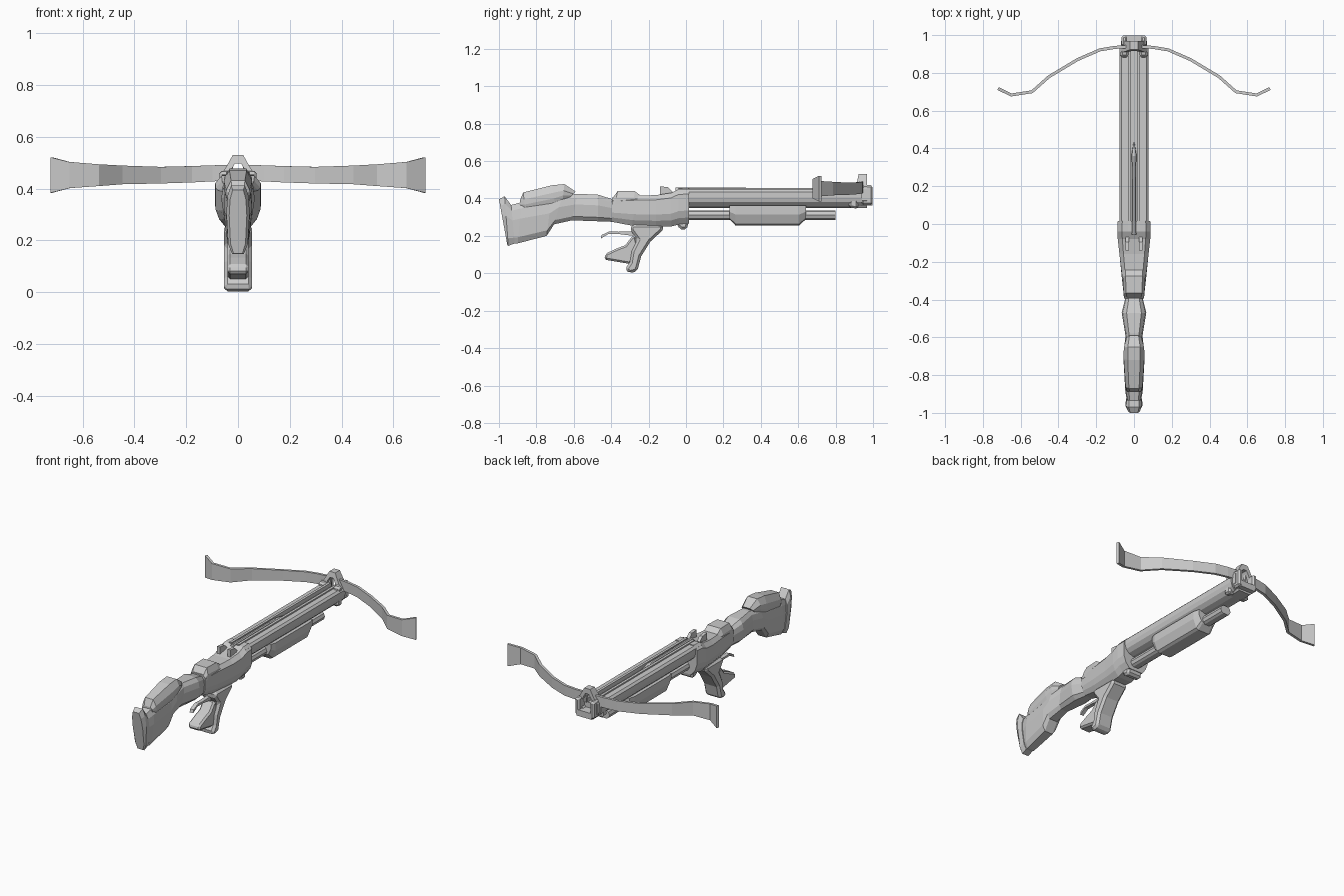
import bpy, bmesh, math
from mathutils import Vector


def finish(name, bm, bevel=0, mirror=False):
    bmesh.ops.recalc_face_normals(bm, faces=bm.faces)
    me = bpy.data.meshes.new(name)
    bm.to_mesh(me)
    bm.free()
    ob = bpy.data.objects.new(name, me)
    bpy.context.collection.objects.link(ob)
    if bevel:
        b = ob.modifiers.new("bevel", 'BEVEL')
        b.width, b.segments, b.limit_method = bevel, 1, 'ANGLE'
        b.angle_limit = math.radians(50)
    if mirror:
        ob.modifiers.new("mirror", 'MIRROR').use_mirror_merge = False
    return ob


def skin(bm, rings):
    """Bridge closed rings of points and cap both ends."""
    vs = [[bm.verts.new(p) for p in r] for r in rings]
    n = len(vs[0])
    for a, b in zip(vs, vs[1:]):
        for i in range(n):
            bm.faces.new((a[i], a[(i + 1) % n], b[(i + 1) % n], b[i]))
    bm.faces.new(vs[0])
    bm.faces.new(vs[-1])


STOCK = [(.5, 0), (.85, .15), (1, .6), (.9, .85), (.6, 1)]
BODY = [(.55, 0), (.85, .18), (1, .38), (1, .85), (.72, 1)]
ROUND = [(.45, 0), (.8, .15), (1, .5), (.8, .85), (.45, 1)]


def loft(name, shape, sections):
    """Sections are (y bottom, z bottom, y top, z top, half width)."""
    rings = []
    for yb, zb, yt, zt, w in sections:
        half = [(fx * w, yb + (yt - yb) * f, zb + (zt - zb) * f) for fx, f in shape]
        rings.append(half + [(-x, y, z) for x, y, z in reversed(half)])
    bm = bmesh.new()
    skin(bm, rings)
    return finish(name, bm)


def slab(name, pts, x0, x1, bevel=0, mirror=False):
    """Side profile (y, z) extruded across x."""
    bm = bmesh.new()
    skin(bm, [[(x, y, z) for y, z in pts] for x in (x0, x1)])
    return finish(name, bm, bevel, mirror)


# shoulder stock
loft("butt_plate", STOCK, [(-.955, .15, -1.0, .395, .034), (-.95, .147, -.97, .412, .045),
                           (-.915, .16, -.935, .365, .043)])
loft("stock", STOCK, [(-.915, .16, -.935, .365, .038), (-.9, .16, -.88, .38, .046),
                      (-.745, .20, -.72, .40, .055), (-.705, .262, -.66, .415, .055),
                      (-.61, .283, -.58, .425, .045), (-.47, .278, -.47, .42, .065),
                      (-.39, .275, -.39, .395, .045)])
loft("cheek_rest", [(.85, 0), (1, .3), (1, .6), (.6, 1)],
     [(-.888, .36, -.888, .39, .035), (-.86, .34, -.87, .432, .045),
      (-.70, .37, -.72, .47, .055), (-.66, .39, -.65, .477, .054),
      (-.62, .405, -.59, .437, .04)])

# receiver
loft("receiver", BODY, [(-.395, .275, -.395, .405, .052), (-.29, .255, -.26, .415, .065),
                        (-.16, .25, -.16, .418, .077), (-.08, .25, -.08, .43, .086),
                        (-.04, .26, -.04, .45, .088), (.015, .265, .015, .452, .086)])
loft("receiver_hump", [(1, 0), (1, .5), (.75, 1)],
     [(-.395, .37, -.39, .405, .05), (-.38, .37, -.365, .44, .055),
      (-.28, .37, -.275, .44, .06), (-.23, .37, -.235, .41, .06)])
slab("receiver_collar", [(-.05, .3), (-.05, .255), (-.025, .235), (.005, .235), (.015, .28), (.015, .3)],
     -.05, .05, .012)
slab("rear_sight", [(-.14, .41), (-.14, .465), (-.095, .46), (-.07, .435), (-.06, .41)],
     .026, .046, 0, True)

# grip, thumb rest and trigger
slab("grip", [(-.29, .26), (-.12, .26), (-.125, .23), (-.19, .17), (-.24, .09), (-.26, .012),
              (-.30, 0), (-.327, .02), (-.30, .06), (-.29, .12), (-.26, .18), (-.30, .235)],
     -.054, .054, .014)
slab("grip_back", [(-.27, .20), (-.25, .12), (-.30, .05), (-.437, .073), (-.43, .105),
                   (-.365, .135), (-.325, .15), (-.29, .195)], -.04, .04, .01)
slab("trigger", [(-.28, .20), (-.36, .21), (-.415, .21), (-.456, .185), (-.45, .205),
                 (-.41, .224), (-.36, .222), (-.28, .225)], -.012, .012)

# barrel with a bolt channel
barrel = [(.02, .35), (.05, .36), (.07, .38), (.077, .405), (.077, .435), (.065, .447),
          (.032, .448), (.032, .456), (.016, .456), (.016, .432)]
ring = barrel + [(-x, z) for x, z in reversed(barrel)]
bm = bmesh.new()
skin(bm, [[(x, y, z) for x, z in ring] for y in (-.04, .94)])
finish("barrel", bm)
loft("bolt", ROUND, [(-.055, .435, -.055, .458, .012), (.30, .435, .30, .458, .010),
                     (.36, .435, .36, .456, .014), (.435, .444, .435, .446, .002)])

# pump handle and tube below the barrel
loft("under_tube", ROUND, [(0, .285, 0, .337, .036), (.80, .285, .80, .337, .036)])
loft("pump_handle", [(.5, 0), (.72, .08), (1, .55), (1, 1)],
     [(.232, .29, .232, .362, .062), (.265, .255, .265, .362, .072),
      (.605, .255, .605, .362, .072), (.642, .29, .642, .362, .062)])

# front ring with a hole, and its muzzle sleeve
outer = [(.02, .53), (.045, .485), (.068, .45), (.068, .39), (.04, .35)]
inner = [(.012, .497), (.025, .475), (.036, .45), (.036, .41), (.02, .39)]
bm = bmesh.new()
loops = []
for pts, y in ((outer, .905), (outer, .968), (inner, .968), (inner, .905)):
    full = pts + [(-x, z) for x, z in reversed(pts)]
    loops.append([bm.verts.new((x, y + .2 * (z - .44) * (y < .95), z)) for x, z in full])
for k in range(4):
    a, b = loops[k], loops[(k + 1) % 4]
    for i in range(10):
        j = (i + 1) % 10
        bm.faces.new((a[i], a[j], b[j], b[i]))
finish("front_ring", bm)
slab("sleeve_side", [(.94, .365), (.998, .365), (.998, .47), (.94, .475)], .036, .066, .01, True)
slab("sleeve_base", [(.94, .362), (.998, .362), (.998, .40), (.94, .40)], -.05, .05)
slab("limb_clamp", [(.87, .352), (.92, .345), (.92, .47), (.885, .465)], .03, .072, .01, True)

# bow limbs: path (x, y) with lower and upper edge heights
path = [(.02, .94, .432, .492), (.10, .935, .428, .490), (.18, .922, .424, .487),
        (.30, .87, .42, .484), (.45, .78, .417, .489), (.54, .70, .41, .494),
        (.65, .683, .402, .503), (.72, .717, .384, .521)]
rings = []
for i, (x, y, lo, hi) in enumerate(path):
    a, b = path[max(i - 1, 0)], path[min(i + 1, len(path) - 1)]
    n = Vector((a[1] - b[1], b[0] - a[0])).normalized() * .008
    rings.append([(x + s * n.x, y + s * n.y, z) for s, z in ((-1, lo), (1, lo), (1, hi), (-1, hi))])
bm = bmesh.new()
skin(bm, rings)
finish("bow_limb", bm, 0, True)
